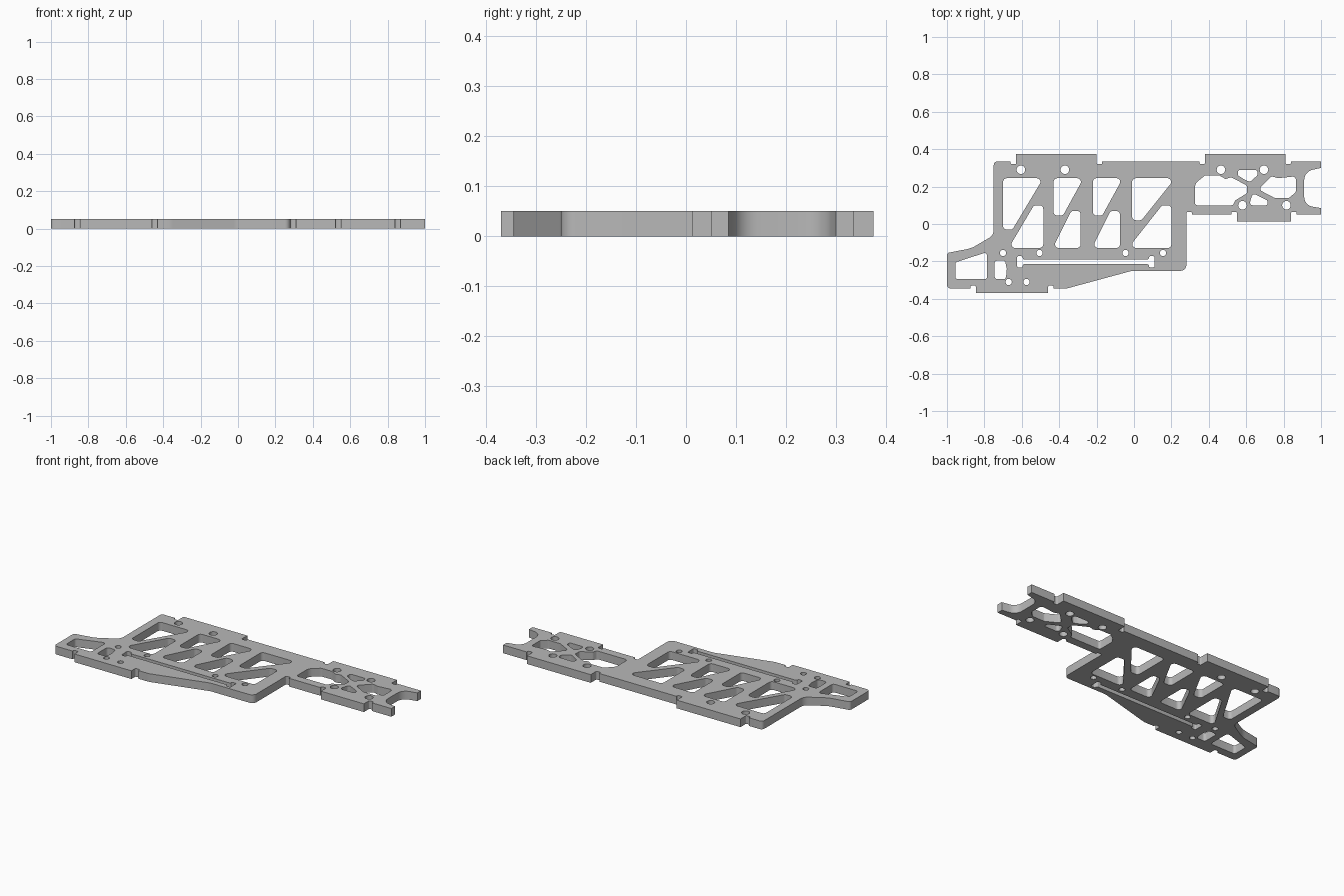
import bpy, bmesh, math
from mathutils import Vector

THICKNESS = 0.05

cube = bpy.data.objects.get("Cube")
if cube:
    bpy.data.objects.remove(cube, do_unlink=True)


def rounded(points, default_radius=0.0, steps=6):
    """Closed polygon with filleted corners; a third value overrides the radius."""
    result = []
    count = len(points)
    for index, point in enumerate(points):
        corner = Vector(point[:2])
        radius = point[2] if len(point) > 2 else default_radius
        to_prev = Vector(points[index - 1][:2]) - corner
        to_next = Vector(points[(index + 1) % count][:2]) - corner
        half = to_prev.angle(to_next) / 2
        if radius <= 0 or half > math.radians(89):
            result.append(corner)
            continue
        # Keep the fillet inside the neighbouring edges
        limit = min(to_prev.length, to_next.length) * 0.49
        trim = min(radius / math.tan(half), limit)
        radius = trim * math.tan(half)
        direction = (to_prev.normalized() + to_next.normalized()).normalized()
        centre = corner + direction * (radius / math.sin(half))
        first = corner + to_prev.normalized() * trim - centre
        last = corner + to_next.normalized() * trim - centre
        sweep = first.angle_signed(last)
        for step in range(steps + 1):
            angle = math.atan2(first.y, first.x) - sweep * step / steps
            result.append(centre + Vector((math.cos(angle), math.sin(angle))) * radius)
    return result


def circle(x, y, radius, sides=20):
    return [Vector((x + radius * math.cos(math.tau * i / sides),
                    y + radius * math.sin(math.tau * i / sides))) for i in range(sides)]


def notch(start, end, edge, inward):
    """Half-round relief cut in a horizontal edge."""
    depth = edge + inward * abs(end - start) / 2
    return [(start, edge), (start, depth, 0.015), (end, depth, 0.015), (end, edge)]


def tab(start, end, edge, outer):
    """Raised tab with a relief notch at each foot."""
    way = math.copysign(0.03, end - start)
    inward = -math.copysign(1, outer - edge)
    return (notch(start - way, start, edge, inward)
            + [(start, outer), (end, outer)]
            + notch(end, end + way, edge, inward))


# Outer contour, clockwise from the left tail
outline = [(-1, -.155, .015), (-.87, -.13, .15), (-.75, -.06, .05), (-.75, .335, .02)]
outline += tab(-.63, -.2, .335, .375)
outline += tab(.38, .81, .335, .375)
outline += [(1, .335), (1, .3), (.91, .28, .08), (.91, .1, .08), (1, .085), (1, .05)]
outline += tab(.84, .55, .05, .013)
outline += notch(.31, .28, .05, 1)
outline += [(.28, -.25, .03), (-.01, -.25, .1), (-.36, -.345, .1)]
outline += tab(-.46, -.845, -.345, -.37)
outline += [(-1, -.345, .02)]
loops = [rounded(outline)]

# Triangular lightening windows: square side, pointed side, blunt tip height
TOP, BOTTOM, TIP = .245, -.128, .05
for square, point, tip in [(-.7, -.485, -.03), (-.43, -.27, .045),
                           (-.22, -.06, .045), (-.01, .22, .02)]:
    loops.append(rounded([(square, TOP), (point, TOP),
                          (square + TIP, tip), (square, tip)], .02))
for square, point, tip in [(-.485, -.67, .1), (-.285, -.435, .07),
                           (-.075, -.225, .07), (.2, -.03, .1)]:
    loops.append(rounded([(square, BOTTOM), (point, BOTTOM),
                          (square - TIP, tip), (square, tip)], .02))

# Long slot with widened ends
left, right, middle, foot = -.625, .11, -.202, .03
slot = []
for end, way, side in [(left, 1, 1), (right, -1, 1), (right, -1, -1), (left, 1, -1)]:
    corner = [(end, middle + side * .03), (end + way * foot, middle + side * .03),
              (end + way * foot, middle + side * .013)]
    slot += corner if way * side > 0 else corner[::-1]
loops.append(rounded(slot, .008))

# Freeform windows in the tail and the nose
tail_window = [(-.955, -.205), (-.785, -.15), (-.785, -.295), (-.955, -.295)]
tail_pocket = [(-.745, -.195), (-.69, -.195), (-.68, -.24), (-.685, -.295), (-.745, -.295)]
nose_window = [(.325, .1), (.325, .215, .05), (.38, .26), (.455, .26), (.49, .24),
               (.52, .25), (.605, .205), (.605, .165), (.54, .125), (.53, .1)]
upper_pocket = [(.555, .29), (.66, .29), (.66, .26), (.62, .225), (.595, .235), (.555, .26)]
lower_pocket = [(.635, .165), (.715, .125), (.715, .1), (.615, .1)]
right_pocket = [(.665, .185), (.735, .255), (.77, .245), (.865, .255),
                (.865, .17), (.83, .14), (.75, .14)]
for window in (tail_window, tail_pocket, nose_window,
               upper_pocket, lower_pocket, right_pocket):
    loops.append(rounded(window, .015))

# Screw holes: large ones on the spine and nose, small ones by the slot
for x, y in [(-.605, .29), (-.37, .29), (.465, .29), (.695, .29), (.58, .1), (.815, .1)]:
    loops.append(circle(x, y, .023))
for x, y in [(-.7, -.155), (-.505, -.155), (-.045, -.155), (.155, -.155),
             (-.67, -.31), (-.575, -.31)]:
    loops.append(circle(x, y, .017))

# Fill and extrude all loops as one flat curve
curve = bpy.data.curves.new("plate_profile", "CURVE")
curve.dimensions = "2D"
curve.fill_mode = "BOTH"
curve.extrude = THICKNESS / 2
for loop in loops:
    spline = curve.splines.new("POLY")
    spline.points.add(len(loop) - 1)
    for target, source in zip(spline.points, loop):
        target.co = (source.x, source.y, 0, 1)
    spline.use_cyclic_u = True

profile = bpy.data.objects.new("plate_profile", curve)
bpy.context.scene.collection.objects.link(profile)
bpy.context.view_layer.update()
evaluated = profile.evaluated_get(bpy.context.evaluated_depsgraph_get())
mesh = bpy.data.meshes.new_from_object(evaluated)
bpy.data.objects.remove(profile, do_unlink=True)

# Weld caps to walls and stand the plate on the ground
bm = bmesh.new()
bm.from_mesh(mesh)
bmesh.ops.remove_doubles(bm, verts=bm.verts, dist=0.0001)
bmesh.ops.recalc_face_normals(bm, faces=bm.faces)
bmesh.ops.translate(bm, verts=bm.verts, vec=(0, 0, THICKNESS / 2))
bm.to_mesh(mesh)
bm.free()

# Plain grey finish
grey = bpy.data.materials.new("plain_grey")
grey.use_nodes = True
colour = (.48, .48, .48, 1)
grey.diffuse_color = colour
grey.node_tree.nodes["Principled BSDF"].inputs["Base Color"].default_value = colour
mesh.materials.clear()
mesh.materials.append(grey)

plate = bpy.data.objects.new("chassis_plate", mesh)
bpy.context.scene.collection.objects.link(plate)
bpy.context.view_layer.objects.active = plate
plate.select_set(True)
bpy.ops.object.shade_smooth_by_angle(angle=math.radians(30))
